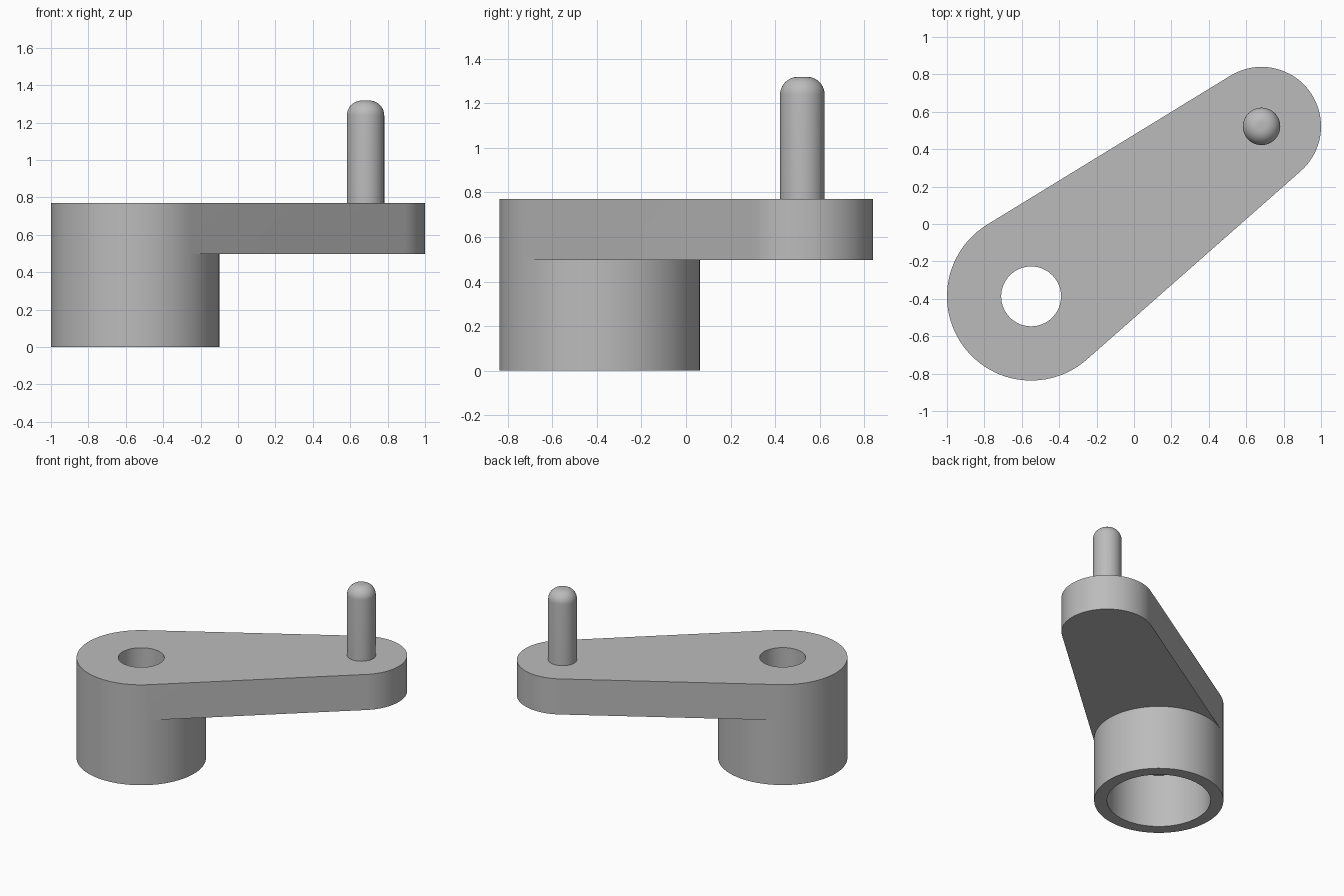
import bpy
import bmesh
from math import atan2, acos, hypot, pi, cos, sin

cube = bpy.data.objects.get("Cube")
if cube:
    bpy.data.objects.remove(cube, do_unlink=True)

HUB, HUB_R = (-0.55, -0.387), 0.45
TIP, TIP_R = (0.682, 0.522), 0.318
ARM_BOTTOM, ARM_TOP = 0.497, 0.77
BORE_R, BORE_TOP, HOLE_R = 0.36, 0.41, 0.16
PIN_R, PIN_TOP, PIN_ROUND = 0.1, 1.318, 0.08

grey = bpy.data.materials.new("light grey")
grey.use_nodes = True
colour = (0.5, 0.5, 0.5, 1)
grey.diffuse_color = colour
grey.node_tree.nodes["Principled BSDF"].inputs["Base Color"].default_value = colour


def finish(bm, name):
    bmesh.ops.recalc_face_normals(bm, faces=bm.faces)
    mesh = bpy.data.meshes.new(name)
    bm.to_mesh(mesh)
    bm.free()
    mesh.materials.append(grey)
    obj = bpy.data.objects.new(name, mesh)
    bpy.context.collection.objects.link(obj)
    bpy.ops.object.select_all(action='DESELECT')
    obj.select_set(True)
    bpy.context.view_layer.objects.active = obj
    bpy.ops.object.shade_smooth_by_angle(angle=pi / 6)


def arc(start, end, n):
    return [start + (end - start) * i / n for i in range(n + 1)]


def ring(bm, centre, radius, z, angles):
    return [bm.verts.new((centre[0] + radius * cos(a), centre[1] + radius * sin(a), z))
            for a in angles]


def bridge(bm, low, high):
    for i in range(len(low)):
        j = (i + 1) % len(low)
        bm.faces.new((low[i], low[j], high[j], high[i]))


# Crank: tapered arm and hollow hub as one solid, joined at the tangent points
dx, dy = TIP[0] - HUB[0], TIP[1] - HUB[1]
axis = atan2(dy, dx)
spread = acos((HUB_R - TIP_R) / hypot(dx, dy))
front, back = axis - spread, axis + spread
outer = arc(back, front + 2 * pi, 48)
inner = arc(front, back, 40)[1:-1]
tip_angles = arc(front, back, 40)
full = outer + inner

bm = bmesh.new()
shoulder = ring(bm, HUB, HUB_R, ARM_BOTTOM, full)
hub_back, hub_inner = shoulder[:len(outer)], shoulder[len(outer):]
tip_low = ring(bm, TIP, TIP_R, ARM_BOTTOM, tip_angles)
arm_high = ring(bm, HUB, HUB_R, ARM_TOP, outer) + ring(bm, TIP, TIP_R, ARM_TOP, tip_angles)

# Arm sides and underside
bridge(bm, hub_back + tip_low, arm_high)
bm.faces.new([hub_back[-1]] + tip_low + [hub_back[0]] + hub_inner[::-1])

# Hub wall, lip, bore and through hole
levels = [shoulder]
for radius, z in ((HUB_R, 0), (BORE_R, 0), (BORE_R, BORE_TOP),
                  (HOLE_R, BORE_TOP), (HOLE_R, ARM_TOP)):
    levels.append(ring(bm, HUB, radius, z, full))
for upper, lower in zip(levels, levels[1:]):
    bridge(bm, upper, lower)

# Top face around the hole
rim = [bm.edges.get((loop[i - 1], loop[i]))
       for loop in (arm_high, levels[-1]) for i in range(len(loop))]
bmesh.ops.triangle_fill(bm, edges=rim, use_beauty=True, use_dissolve=False)
finish(bm, "crank_arm")

# Handle pin with a rounded end
bm = bmesh.new()
turn = [2 * pi * i / 48 for i in range(48)]
profile = [(PIN_R, ARM_TOP - 0.01)]
for a in arc(0, pi / 2, 10):
    profile.append((PIN_R - PIN_ROUND + PIN_ROUND * cos(a),
                    PIN_TOP - PIN_ROUND + PIN_ROUND * sin(a)))
rings = [ring(bm, TIP, r, z, turn) for r, z in profile]
for low, high in zip(rings, rings[1:]):
    bridge(bm, low, high)
bm.faces.new(rings[0])
bm.faces.new(rings[-1])
finish(bm, "handle_pin")
